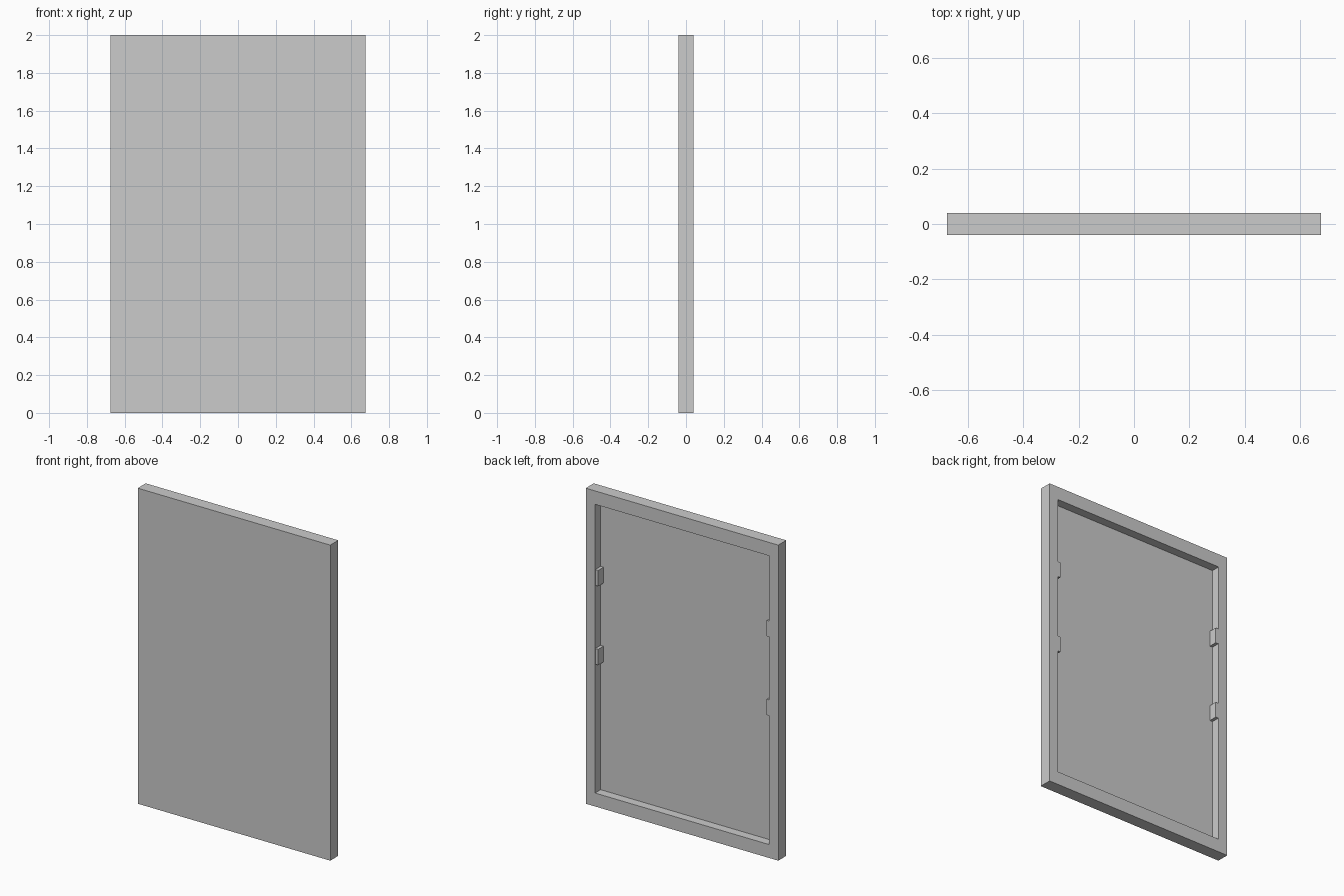
import bpy

if "Cube" in bpy.data.objects:
    bpy.data.objects.remove(bpy.data.objects["Cube"])

W, D, H = 1.35, 0.08, 2.0      # overall width, depth, height
SKIN = 0.024                   # thickness of the front sheet
SIDE, RAIL = 0.065, 0.085      # frame widths: sides, top and bottom


def box(name, x0, x1, y0, y1, z0, z1):
    bpy.ops.mesh.primitive_cube_add(size=1, location=((x0 + x1) / 2, (y0 + y1) / 2, (z0 + z1) / 2))
    ob = bpy.context.object
    ob.name = name
    ob.scale = (x1 - x0, y1 - y0, z1 - z0)
    bpy.ops.object.transform_apply(location=False, rotation=False, scale=True)
    return ob


# Door slab with its open back pocket
panel = box("door_panel", -W / 2, W / 2, -D / 2, D / 2, 0, H)
pocket = box("pocket_cutter", -W / 2 + SIDE, W / 2 - SIDE, -D / 2 + SKIN, D, RAIL, H - RAIL)
pocket.hide_render = True

cut = panel.modifiers.new("pocket", "BOOLEAN")
cut.operation = "DIFFERENCE"
cut.solver = "EXACT"
cut.object = pocket
bpy.context.view_layer.objects.active = panel
bpy.ops.object.modifier_apply(modifier="pocket")
bpy.data.objects.remove(pocket)

# Small blocks on the inner side walls, two per side
for side, label in ((-1, "left"), (1, "right")):
    for z, level in ((1.45, "upper"), (0.95, "lower")):
        inner, outer = W / 2 - SIDE - 0.02, W / 2 - SIDE + 0.005
        xs = sorted((side * inner, side * outer))
        box(f"{level}_{label}_block", xs[0], xs[1], -D / 2 + SKIN - 0.005, D / 2 - 0.003, z - 0.05, z + 0.05)
